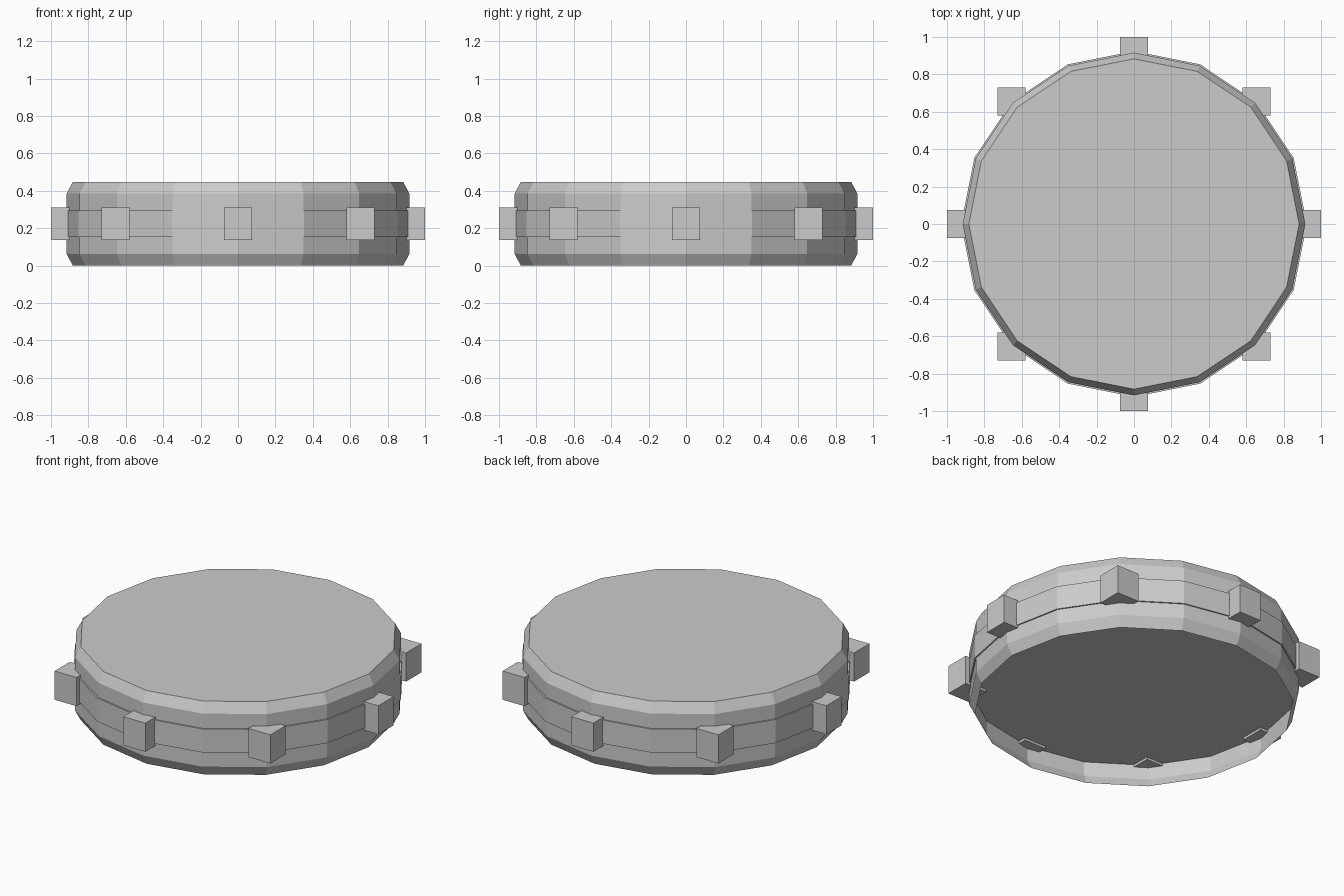
import bpy, math

if "Cube" in bpy.data.objects:
    bpy.data.objects.remove(bpy.data.objects["Cube"])

SIDES = 16
grey = bpy.data.materials.new("grey")
grey.diffuse_color = (0.6, 0.6, 0.6, 1)
grey.use_nodes = True
grey.node_tree.nodes["Principled BSDF"].inputs["Base Color"].default_value = grey.diffuse_color


def lathe(name, profile, floor=True):
    """Faceted disc from (radius, height) rings with a flat top, floor optional."""
    verts = [(r * math.cos(a), r * math.sin(a), z) for r, z in profile
             for a in (2 * math.pi * i / SIDES for i in range(SIDES))]
    faces = [list(range((len(profile) - 1) * SIDES, len(profile) * SIDES))]
    if floor:
        faces.append(list(range(SIDES))[::-1])
    for k in range(len(profile) - 1):
        for i in range(SIDES):
            j = (i + 1) % SIDES
            a, b = k * SIDES, (k + 1) * SIDES
            faces.append((a + i, a + j, b + j, b + i))
    mesh = bpy.data.meshes.new(name)
    mesh.from_pydata(verts, [], faces)
    mesh.materials.append(grey)
    obj = bpy.data.objects.new(name, mesh)
    bpy.context.collection.objects.link(obj)


# Bevelled drum, open underneath
lathe("drum_body", [(0.883, 0), (0.916, 0.062), (0.916, 0.386), (0.883, 0.447)],
      floor=False)
# Solid disc whose rim stands proud of the drum and closes its recessed underside
lathe("raised_band", [(0.924, 0.152), (0.924, 0.296)])

# Eight axis-aligned blocks around the rim
for i in range(8):
    a = i * math.pi / 4
    bpy.ops.mesh.primitive_cube_add(
        size=1, location=(0.926 * math.cos(a), 0.926 * math.sin(a), 0.2245))
    block = bpy.context.object
    block.name = f"rim_block_{i + 1}"
    block.scale = (0.148, 0.148, 0.175)
    block.data.materials.append(grey)
